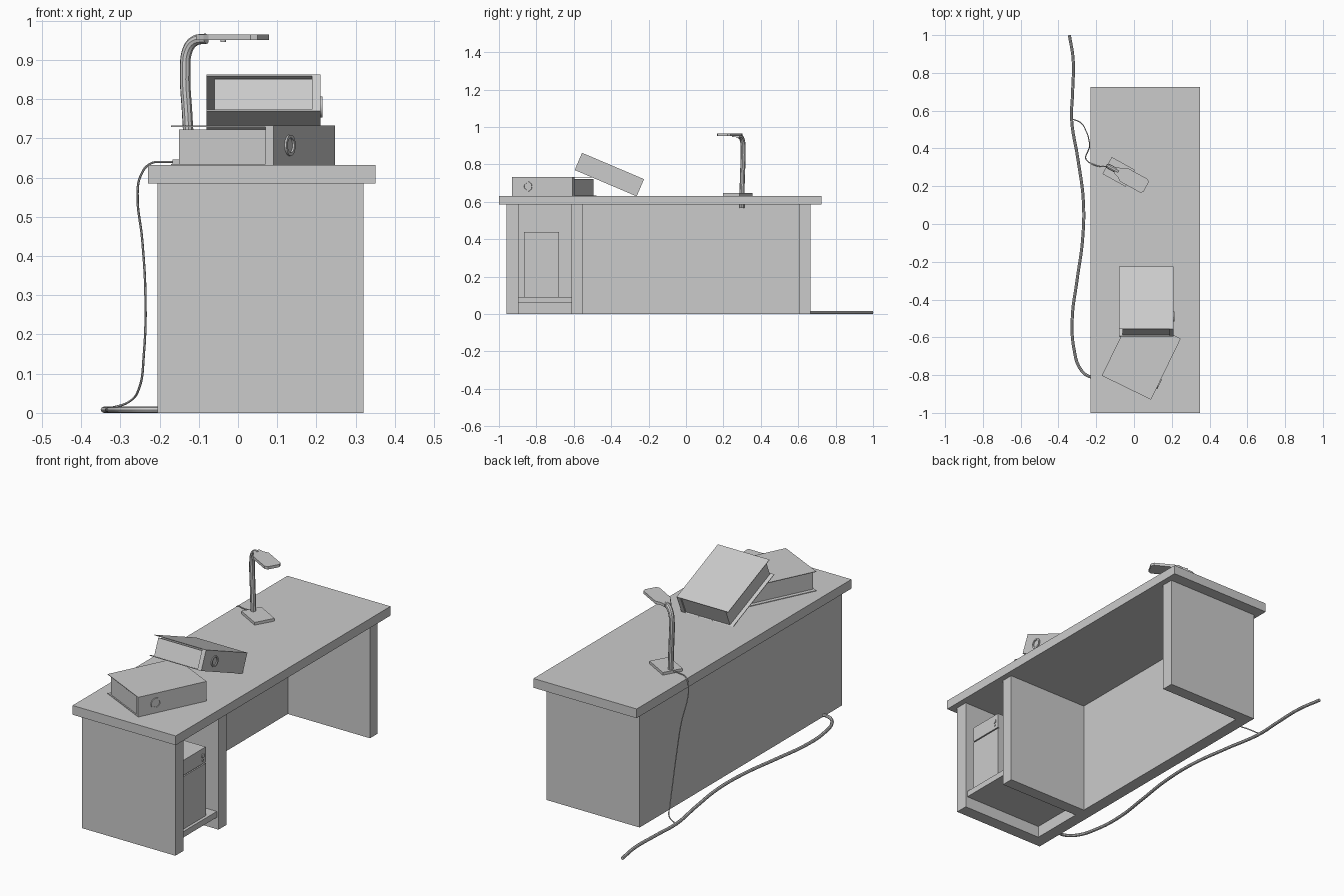
import bpy, bmesh, math
from mathutils import Matrix, Vector

if "Cube" in bpy.data.objects:
    bpy.data.objects.remove(bpy.data.objects["Cube"])


def finish(name, bm, matrix=None):
    if matrix:
        bm.transform(matrix)
    bmesh.ops.recalc_face_normals(bm, faces=bm.faces)
    mesh = bpy.data.meshes.new(name)
    bm.to_mesh(mesh)
    bm.free()
    ob = bpy.data.objects.new(name, mesh)
    bpy.context.collection.objects.link(ob)
    return ob


def box(name, x, y, z, matrix=None):
    bm = bmesh.new()
    bmesh.ops.create_cube(bm, size=1)
    for v in bm.verts:
        v.co = [lo + (c + 0.5) * (hi - lo) for c, (lo, hi) in zip(v.co, (x, y, z))]
    return finish(name, bm, matrix)


def prism(name, outline, z0, z1, matrix=None):
    bm = bmesh.new()
    face = bm.faces.new([bm.verts.new((a, b, z0)) for a, b in outline])
    top = bmesh.ops.extrude_face_region(bm, geom=[face])["geom"]
    for v in top:
        if isinstance(v, bmesh.types.BMVert):
            v.co.z = z1
    return finish(name, bm, matrix)


def smooth(ob):
    bpy.ops.object.select_all(action='DESELECT')
    ob.select_set(True)
    bpy.context.view_layer.objects.active = ob
    bpy.ops.object.shade_smooth_by_angle()


def tube(name, points, radius, sides=2, matrix=None):
    cu = bpy.data.curves.new(name, 'CURVE')
    cu.dimensions = '3D'
    cu.bevel_depth, cu.bevel_resolution, cu.use_fill_caps = radius, sides, True
    cu.resolution_u = 6
    sp = cu.splines.new('BEZIER')
    sp.bezier_points.add(len(points) - 1)
    for bp, p in zip(sp.bezier_points, points):
        bp.co = matrix @ Vector(p) if matrix else p
        bp.handle_left_type = bp.handle_right_type = 'AUTO'
    ob = bpy.data.objects.new(name, cu)
    bpy.context.collection.objects.link(ob)
    bpy.ops.object.select_all(action='DESELECT')
    ob.select_set(True)
    bpy.context.view_layer.objects.active = ob
    bpy.ops.object.convert(target='MESH')
    smooth(bpy.context.view_layer.objects.active)


def disc(name, loc, radius, depth, axis, matrix=None):
    bm = bmesh.new()
    rot = Matrix.Rotation(math.pi / 2, 4, 'Y') if axis == 'X' else Matrix()
    bmesh.ops.create_cone(bm, cap_ends=True, segments=20, radius1=radius, radius2=radius,
                          depth=depth, matrix=Matrix.Translation(loc) @ rot)
    smooth(finish(name, bm, matrix))


# Desk: top, three upright panels, back panel and low shelf
box("desk_top", (-0.23, 0.35), (-1.0, 0.725), (0.585, 0.632))
for name, y in (("left_panel", (-0.96, -0.895)), ("inner_panel", (-0.613, -0.55)),
                ("right_panel", (0.603, 0.665))):
    box(name, (-0.142, 0.32), y, (0, 0.585))
box("back_panel", (-0.205, -0.142), (-0.96, 0.665), (0, 0.585))
box("low_shelf", (-0.142, 0.31), (-0.895, -0.613), (0.06, 0.09))

# Computer tower: case, two front panels split by a slot, buttons
box("tower_case", (-0.12, 0.288), (-0.865, -0.68), (0.09, 0.44))
box("tower_lower_front", (0.288, 0.295), (-0.865, -0.68), (0.09, 0.357))
box("tower_upper_front", (0.288, 0.295), (-0.865, -0.68), (0.363, 0.44))
disc("power_button", (0.296, -0.705, 0.405), 0.011, 0.006, 'X')
disc("reset_button", (0.296, -0.705, 0.382), 0.006, 0.006, 'X')


# Ring binders: spine, covers, paper block and finger ring
def binder(prefix, matrix):
    w, l, h = 0.29, 0.36, 0.10
    box(prefix + "_spine", (-0.022, 0), (0, l), (0.003, h - 0.003), matrix)
    box(prefix + "_bottom_cover", (-w, 0), (0, l), (0, 0.003), matrix)
    box(prefix + "_top_cover", (-w, 0), (0, l), (h - 0.003, h), matrix)
    box(prefix + "_paper", (0.02 - w, -0.022), (0.006, l - 0.006), (0.003, h - 0.009), matrix)
    bm = bmesh.new()
    n, prof = 24, ((0.019, 0), (0.019, 0.005), (0.027, 0.005), (0.027, 0))
    rings = [[bm.verts.new((x, 0.093 + r * math.cos(a), 0.05 + r * math.sin(a))) for r, x in prof]
             for a in (2 * math.pi * i / n for i in range(n))]
    for i in range(n):
        a, b = rings[i], rings[(i + 1) % n]
        for j in range(4):
            k = (j + 1) % 4
            bm.faces.new((a[j], a[k], b[k], b[j]))
    smooth(finish(prefix + "_finger_ring", bm, matrix))


binder("flat_binder", Matrix.Translation((0.09, -0.93, 0.632)) @ Matrix.Rotation(math.radians(-26), 4, 'Z'))
binder("leaning_binder", Matrix.Translation((0.21, -0.595, 0.77)) @ Matrix.Rotation(math.radians(-23), 4, 'X'))

# Desk lamp: base, bent stem and flat tapered head
lamp = Matrix.Translation((-0.1425, 0.31, 0)) @ Matrix.Rotation(math.radians(-29), 4, 'Z')
box("lamp_base", (0, 0.14), (-0.051, 0.051), (0.632, 0.646), lamp)
tube("lamp_stem", [(0.022, 0, 0.567), (0.021, 0, 0.66), (0.015, 0, 0.76), (0.009, 0, 0.87),
                   (0.016, 0, 0.925), (0.036, 0, 0.948), (0.07, 0, 0.954)], 0.0135, 3, lamp)
half = [(0.05, 0.018), (0.075, 0.024), (0.1, 0.041), (0.222, 0.041), (0.236, 0.03)]
prism("lamp_head", half + [(s, -t) for s, t in reversed(half)], 0.951, 0.965, lamp)
disc("lamp_switch", (0.12, 0, 0.949), 0.007, 0.006, 'Z', lamp)

# Cables: thin lamp cord and thick floor cable
tube("lamp_cord", [(-0.14, 0.305, 0.64), (-0.18, 0.305, 0.639), (-0.222, 0.318, 0.636),
                   (-0.248, 0.335, 0.605), (-0.256, 0.35, 0.56), (-0.244, 0.385, 0.44),
                   (-0.236, 0.41, 0.3), (-0.24, 0.45, 0.15), (-0.253, 0.49, 0.06),
                   (-0.28, 0.535, 0.027), (-0.325, 0.555, 0.012)], 0.003, 1)
floor_path = [(-0.342, 1.0), (-0.322, 0.87), (-0.325, 0.7), (-0.33, 0.55), (-0.298, 0.35),
              (-0.268, 0.12), (-0.272, -0.08), (-0.302, -0.3), (-0.327, -0.5), (-0.318, -0.66),
              (-0.282, -0.77), (-0.235, -0.808), (-0.2, -0.81)]
tube("floor_cable", [(x, y, 0.008) for x, y in floor_path], 0.008, 2)
